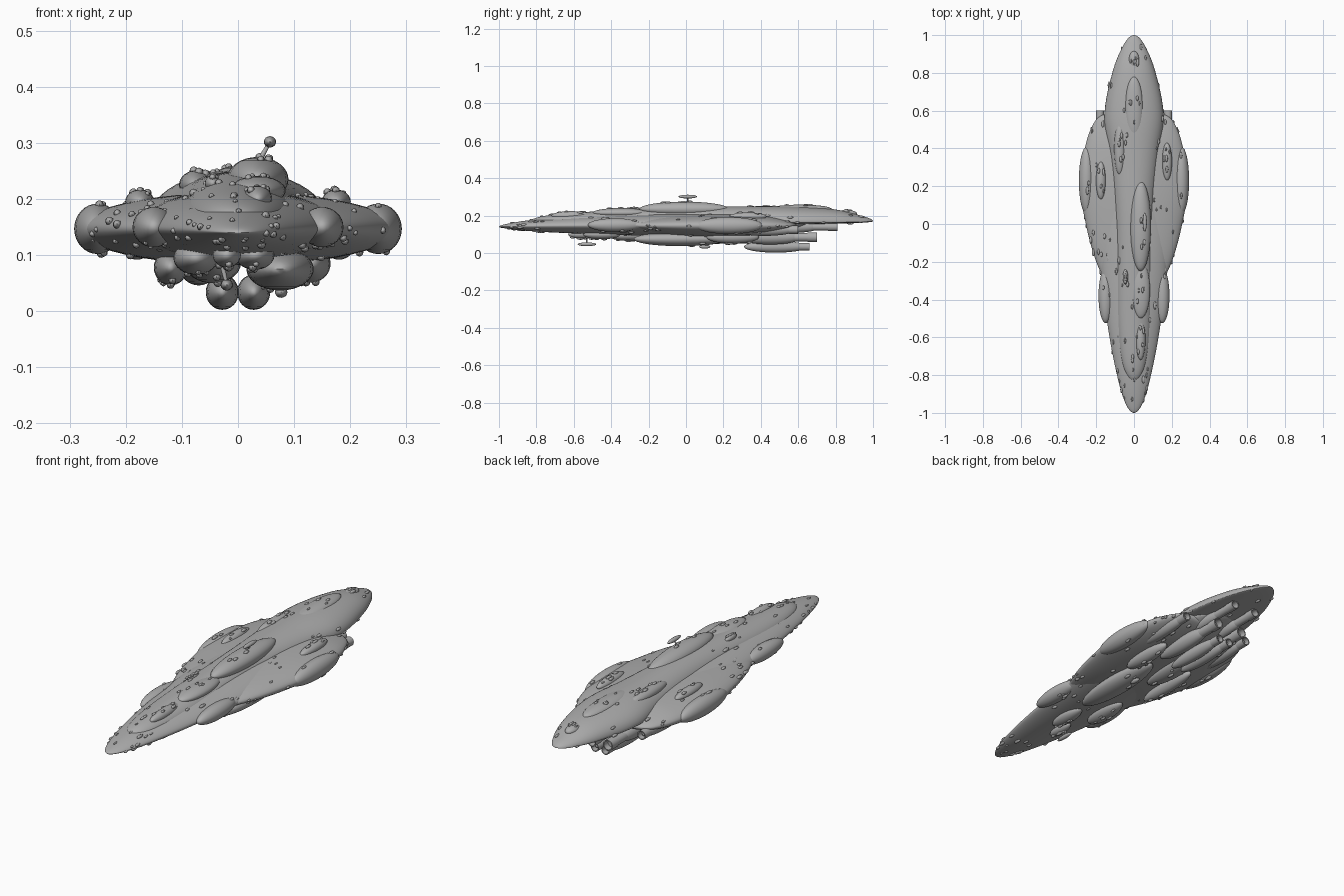
import bpy, bmesh, math, random
from mathutils import Matrix, Vector

random.seed(7)
cube = bpy.data.objects.get("Cube")
if cube:
    bpy.data.objects.remove(cube, do_unlink=True)

gray = bpy.data.materials.new("hull_gray")
gray.use_nodes = True
gray.diffuse_color = (0.42, 0.42, 0.42, 1)
gray.node_tree.nodes["Principled BSDF"].inputs["Base Color"].default_value = (0.42, 0.42, 0.42, 1)


def finish(bm, name, angle=40):
    bmesh.ops.recalc_face_normals(bm, faces=bm.faces)
    mesh = bpy.data.meshes.new(name)
    bm.to_mesh(mesh)
    bm.free()
    obj = bpy.data.objects.new(name, mesh)
    bpy.context.collection.objects.link(obj)
    mesh.materials.append(gray)
    bpy.ops.object.select_all(action='DESELECT')
    obj.select_set(True)
    bpy.context.view_layer.objects.active = obj
    bpy.ops.object.shade_smooth_by_angle(angle=math.radians(angle))
    return obj


class Hull:
    """Lofted shell; stations hold y, half width, middle z, rise, drop."""

    def __init__(self, name, stations, bell=1.0, rings=64, sides=48):
        self.s, self.bell = stations, bell
        self.y0, self.y1 = stations[0][0], stations[-1][0]
        self.t = [math.acos(max(-1, min(1, 1 - 2 * (k[0] - self.y0) / (self.y1 - self.y0))))
                  for k in stations]
        bm = bmesh.new()
        loops = [[bm.verts.new(self.point(math.pi * i / rings, math.tau * j / sides))
                  for j in range(sides)] for i in range(1, rings)]
        for a, b in zip(loops, loops[1:]):
            for j in range(sides):
                k = (j + 1) % sides
                bm.faces.new((a[j], a[k], b[k], b[j]))
        for loop, end in ((loops[0], 0), (loops[-1], math.pi)):
            tip = bm.verts.new(self.point(end, 0))
            for j in range(sides):
                bm.faces.new((loop[j], loop[(j + 1) % sides], tip))
        finish(bm, name, 60)

    def section(self, t):
        i = 0
        while i < len(self.t) - 2 and t > self.t[i + 1]:
            i += 1
        span = self.t[i + 1] - self.t[i]
        f = (t - self.t[i]) / span

        def slope(n, c):
            a, b = max(n - 1, 0), min(n + 1, len(self.t) - 1)
            return (self.s[b][c] - self.s[a][c]) / (self.t[b] - self.t[a]) * span
        out = []
        for c in range(1, 5):
            p, q = self.s[i][c], self.s[i + 1][c]
            out.append(p * (1 + 2 * f) * (1 - f) ** 2 + q * f * f * (3 - 2 * f)
                       + slope(i, c) * f * (1 - f) ** 2 - slope(i + 1, c) * f * f * (1 - f))
        return out

    def point(self, t, a):
        w, mid, rise, drop = self.section(t)
        y = self.y0 + (self.y1 - self.y0) * (1 - math.cos(t)) / 2
        h = abs(math.sin(a)) ** self.bell
        return Vector((w * math.cos(a), y, mid + (rise * h if math.sin(a) > 0 else -drop * h)))


# Main shells
lower = Hull("lower_hull", [
    (-1, 0, .14, 0, 0), (-.95, .045, .142, .016, .012), (-.8, .09, .145, .035, .03),
    (-.5, .145, .147, .055, .045), (-.1, .19, .15, .065, .06), (.3, .2, .15, .065, .06),
    (.5, .16, .15, .06, .05), (.62, .1, .155, .04, .02), (.68, 0, .16, 0, 0)], 1.2)
upper = Hull("upper_hull", [
    (-.83, 0, .17, 0, 0), (-.75, .06, .165, .035, .02), (-.5, .095, .16, .062, .03),
    (0, .105, .165, .082, .03), (.35, .13, .17, .08, .03), (.57, .157, .165, .085, .015),
    (.8, .115, .165, .068, .008), (.94, .06, .167, .032, .005), (1, 0, .17, 0, 0)])
wings = Hull("side_wings", [
    (-.33, .1, .147, .01, .01), (-.2, .2, .147, .045, .04), (0, .255, .147, .06, .06),
    (.2, .285, .147, .065, .065), (.4, .26, .147, .06, .06), (.5, .23, .147, .045, .045),
    (.57, .18, .147, .025, .025), (.59, .09, .147, .01, .01)])

domes = []


def blister(bm, pos, radii, u=32, v=16):
    bmesh.ops.create_uvsphere(bm, u_segments=u, v_segments=v, radius=1,
                              matrix=Matrix.Translation(pos) @ Matrix.Diagonal((*radii, 1)))


def blister_set(name, rows):
    bm = bmesh.new()
    for x, y, z, rx, ry, rz in rows:
        blister(bm, (x, y, z), (rx, ry, rz))
        domes.append((x, y, z, rx, ry, rz))
    finish(bm, name, 60)


# Large rounded pods on the back, sides and belly
blister_set("top_blisters", [
    (0, .61, .235, .048, .17, .024), (0, .865, .21, .028, .05, .02),
    (-.075, .4, .225, .03, .14, .026), (.035, -.01, .235, .055, .24, .04),
    (.035, -.35, .215, .05, .15, .026), (.035, -.61, .2, .026, .11, .024),
    (-.045, -.28, .228, .014, .04, .014)])
for side, name in ((-1, "right"), (1, "left")):
    blister_set(name + "_side_blisters", [
        (side * .25, .23, .147, .042, .18, .045), (side * .15, -.38, .15, .038, .145, .036),
        (side * .175, .28 - side * -.05, .195, .026, .1, .022)])
blister_set("belly_blisters", [
    (.075, -.03, .075, .06, .25, .038), (-.12, .1, .078, .03, .17, .032),
    (-.075, -.3, .095, .04, .12, .03), (.03, -.45, .1, .035, .1, .026),
    (.13, .25, .085, .035, .14, .034), (-.02, -.56, .1, .025, .07, .022),
    (-.045, .25, .085, .05, .2, .035)])

# Engine pods with open rear nozzles: x, z, pod centre y, nozzle end y, radius
pods, nozzles = bmesh.new(), bmesh.new()
for x, z, mid, end, r in ((.18, .125, .42, .6, .022), (.06, .14, .55, .81, .022),
                          (.07, .085, .45, .7, .026), (.028, .034, .48, .66, .021)):
    for side in (-1, 1):
        blister(pods, (side * x, mid, z), (r * 1.4, .17, r * 1.5))
        rings = []
        for y, rad in ((mid, r * .9), (end - .05, r * .9), (end - .05, r), (end, r),
                       (end, r * .8), (end - .03, r * .75)):
            rings.append([nozzles.verts.new((side * x + rad * math.cos(math.tau * j / 24), y,
                                             z + rad * math.sin(math.tau * j / 24)))
                          for j in range(24)])
        for a, b in zip(rings, rings[1:]):
            for j in range(24):
                k = (j + 1) % 24
                nozzles.faces.new((a[j], a[k], b[k], b[j]))
        nozzles.faces.new(rings[0])
        nozzles.faces.new(rings[-1])
finish(pods, "engine_pods", 60)
finish(nozzles, "engine_nozzles")


# Sensor heads on short stalks
def sensor(name, foot, head, length):
    bm = bmesh.new()
    line = Vector(head) - Vector(foot)
    turn = line.to_track_quat('Z', 'Y').to_matrix().to_4x4()
    bmesh.ops.create_cone(bm, cap_ends=True, segments=12, radius1=.005, radius2=.003,
                          depth=line.length,
                          matrix=Matrix.Translation((Vector(foot) + Vector(head)) / 2) @ turn)
    blister(bm, head, (.011, length, .01), 24, 12)
    finish(bm, name)


sensor("top_sensor", (.036, .01, .265), (.057, .01, .302), .05)
sensor("belly_sensor", (-.03, -.53, .09), (-.02, -.53, .047), .05)
sensor("rear_belly_sensor", (.08, .1, .06), (.077, .1, .034), .03)

# Small domes scattered over the shells and pods
bm = bmesh.new()


def small_dome(pos):
    r = random.uniform(.004, .008)
    blister(bm, pos, (r, r * random.uniform(2, 3), r), 12, 8)


for hull, count in ((lower, 90), (upper, 60), (wings, 90)):
    for _ in range(count):
        small_dome(hull.point(random.uniform(.35, 2.8), random.uniform(0, math.tau)))
for x, y, z, rx, ry, rz in domes:
    for _ in range(5):
        a, b = random.uniform(0, math.tau), random.uniform(-.7, .7)
        out = 1 if z > .18 else -1 if z < .12 else random.choice((-1, 1))
        ring = random.uniform(.1, .8)
        small_dome((x + rx * ring * math.cos(a), y + ry * ring * math.sin(a),
                    z + out * rz * math.sqrt(1 - ring * ring)))
finish(bm, "small_domes", 60)
